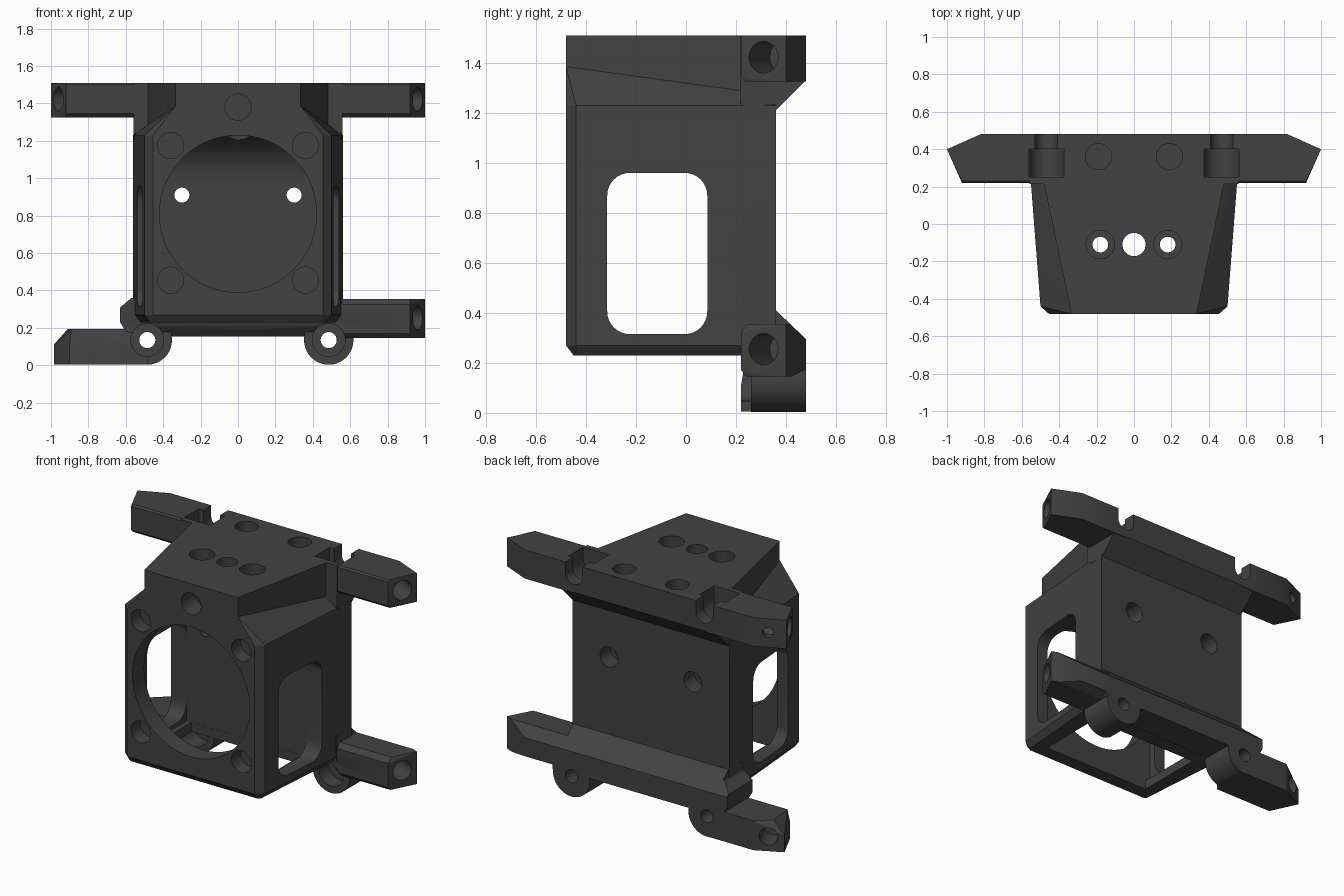
import bpy, bmesh, math
from mathutils import Vector

if "Cube" in bpy.data.objects:
    bpy.data.objects.remove(bpy.data.objects["Cube"])

mat = bpy.data.materials.new("dark grey plastic")
mat.diffuse_color = (0.055, 0.055, 0.055, 1)
mat.use_nodes = True
mat.node_tree.nodes["Principled BSDF"].inputs["Base Color"].default_value = mat.diffuse_color


def hull(name, pts):
    """Convex solid around a handful of points."""
    bm = bmesh.new()
    for p in pts:
        bm.verts.new(p)
    res = bmesh.ops.convex_hull(bm, input=bm.verts)
    junk = {v for v in res["geom_interior"] if isinstance(v, bmesh.types.BMVert)}
    bmesh.ops.delete(bm, geom=list(junk), context='VERTS')
    bmesh.ops.dissolve_limit(bm, angle_limit=0.002, verts=bm.verts, edges=bm.edges)
    bmesh.ops.recalc_face_normals(bm, faces=bm.faces)
    me = bpy.data.meshes.new(name)
    bm.to_mesh(me)
    bm.free()
    me.materials.append(mat)
    ob = bpy.data.objects.new(name, me)
    bpy.context.collection.objects.link(ob)
    return ob


def prism(name, x0, x1, profile):
    """Side profile (y, z) stretched along x."""
    return hull(name, [(x, y, z) for x in (x0, x1) for y, z in profile])


def ring(p, axis, r, n=40):
    q = Vector(axis).to_track_quat('Z', 'Y')
    return [Vector(p) + q @ Vector((r * math.cos(2 * math.pi * i / n),
                                    r * math.sin(2 * math.pi * i / n), 0)) for i in range(n)]


def rod(name, a, b, r, n=40):
    d = Vector(b) - Vector(a)
    return hull(name, ring(a, d, r, n) + ring(b, d, r, n))


def combine(target, tool, op):
    m = target.modifiers.new(op, 'BOOLEAN')
    m.operation, m.solver, m.object = op, 'EXACT', tool
    bpy.context.view_layer.objects.active = target
    bpy.ops.object.modifier_apply(modifier=m.name)
    bpy.data.objects.remove(tool, do_unlink=True)


def outline(z, inset=0.0):
    half = [(0.455, -0.48 + inset), (0.50 - inset, -0.44), (0.562 - inset, 0.36)]
    return [(s * x, y, z) for s in (1, -1) for x, y in half]


def arm(name, s, z0, z1, c0, c1):
    """Pointed arm with bevelled front edges; c0/c1 bevel bottom/top."""
    pts = []
    for z, c in ((z0, c0), (z0 + c0, 0), (z1 - c1, 0), (z1, c1)):
        pts += [(s * x, y, z) for x, y in ((0.47, 0.22 + c), (0.92, 0.22 + c),
                                           (1.0, 0.40), (0.82, 0.48), (0.47, 0.48))]
    return hull(name, pts)


# Main housing with bevelled lower rim
housing = hull("housing", outline(0.23, 0.03) + outline(0.27) + outline(1.23))
add, cut = [], []

# Sloped shoulders and narrower top column
slope = [(0.335, -0.48, 1.385), (0.48, 0.21, 1.29), (0.50, 0.36, 1.27)]
both = [(s * x, y, z) for s in (1, -1) for x, y, z in slope]
add.append(hull("shoulder", outline(1.2) + outline(1.23) + both))
add.append(hull("top_column", [(x, y, z) for x, y, _ in both for z in (1.2, 1.51)]))

# Rear bars, top and bottom
add.append(prism("top_bar", -0.558, 0.558, [(0.215, 1.24), (0.215, 1.51), (0.48, 1.51),
                                            (0.48, 1.33), (0.36, 1.21), (0.25, 1.21)]))
add.append(prism("low_bar", -0.555, 0.555, [(0.215, 0.25), (0.23, 0.21), (0.28, 0.155), (0.48, 0.155),
                                            (0.48, 0.295), (0.36, 0.41), (0.215, 0.41)]))

# Three pointed arms
arms = ((1, 1.325, 1.51, 0.02, 0.01), (-1, 1.325, 1.51, 0.02, 0.01), (1, 0.145, 0.355, 0.025, 0.03))
for s, z0, z1, c0, c1 in arms:
    add.append(arm("arm", s, z0, z1, c0, c1))
    zc = (z0 + z1) / 2 + 0.005
    cut.append(rod("end_bore", (s * 1.05, 0.269, zc), (s * 0.78, 0.392, zc), 0.063))
cut.append(rod("small_bore", (-0.94, 0.535, 1.42), (-0.86, 0.36, 1.42), 0.032))

# Low left arm, its tip sloping down, and the block above it
low = [(-x, y, z) for z in (0.005, 0.11) for x, y in
       ((0.48, 0.22), (0.90, 0.22), (0.985, 0.40), (0.82, 0.48), (0.48, 0.48))]
low += [(-x, y, 0.195) for x, y in ((0.48, 0.235), (0.89, 0.235), (0.91, 0.40), (0.82, 0.48), (0.48, 0.48))]
add.append(hull("low_arm", low))
add.append(hull("low_block", [(x, y, z) for y in (0.22, 0.48) for x, z in
                              ((-0.48, 0.15), (-0.60, 0.18), (-0.63, 0.23), (-0.63, 0.31),
                               (-0.57, 0.36), (-0.48, 0.36))]))
cut.append(rod("low_arm_bore", (-0.94, 0.535, 0.1), (-0.84, 0.31, 0.1), 0.055))
# Rear slope shared by the low bar, arm and block
cut.append(prism("rear_slope", -1.1, 1.1, [(0.36, 0.41), (0.48, 0.295), (0.6, 0.18), (0.6, 0.41)]))
cut.append(prism("arm_under_bevel", 0.62, 1.1, [(0.41, 0.14), (0.49, 0.18), (0.49, 0.1), (0.41, 0.1)]))

for s in (1, -1):
    # Round screw lugs under the housing
    x = s * 0.485
    add.append(rod("lug", (x, 0.26, 0.135), (x, 0.48, 0.135), 0.132))
    cut.append(rod("lug_recess", (x, 0.0, 0.135), (x, 0.36, 0.135), 0.088))
    cut.append(rod("lug_hole", (x, 0.1, 0.135), (x, 0.6, 0.135), 0.043))
    # Open screw channels in the top bar
    x = s * 0.468
    for r, y0, y1 in ((0.093, 0.25, 0.40), (0.06, 0.39, 0.55)):
        cut.append(hull("channel", ring((x, y0, 1.44), (0, 1, 0), r) + ring((x, y1, 1.44), (0, 1, 0), r)
                        + [(x + d, y, 1.6) for d in (-r, r) for y in (y0, y1)]))
    # Back wall holes
    cut.append(rod("back_hole", (s * 0.3, 0.0, 0.91), (s * 0.3, 0.5, 0.91), 0.04))
    cut.append(rod("back_recess", (s * 0.3, 0.25, 0.91), (s * 0.3, 0.5, 0.91), 0.065))
    # Top holes
    cut.append(rod("top_hole", (s * 0.18, -0.11, 1.1), (s * 0.18, -0.11, 1.6), 0.042))
    cut.append(rod("top_recess", (s * 0.18, -0.11, 1.42), (s * 0.18, -0.11, 1.6), 0.076))
    cut.append(rod("top_socket", (s * 0.19, 0.36, 1.36), (s * 0.19, 0.36, 1.6), 0.07))
    # Front screw sockets
    for z in (1.175, 0.455):
        cut.append(rod("front_socket", (s * 0.36, -0.6, z), (s * 0.36, -0.385, z), 0.07))
cut.append(rod("top_center_hole", (0, -0.11, 1.1), (0, -0.11, 1.6), 0.062))
cut.append(rod("front_top_socket", (0, -0.6, 1.38), (0, -0.34, 1.38), 0.07))

# Hollow duct: roof curves down into the back wall
bend = [(-0.155 + 0.245 * math.sin(a), 0.985 + 0.245 * math.cos(a))
        for a in [math.pi / 2 * i / 16 for i in range(17)]]
cut.append(prism("duct", -0.43, 0.43, bend + [(0.09, 0.29), (-0.36, 0.29), (-0.36, 1.23)]))
# Bottom outlet with a narrower rim
cut.append(prism("outlet", -0.395, 0.395, [(-0.36, 0.1), (-0.36, 0.4), (0.089, 0.4), (0.089, 0.1)]))
# Round intake
cut.append(rod("intake", (0, -0.55, 0.81), (0, -0.3, 0.81), 0.42, 72))
# Rounded side windows
window = []
for y in (-0.225, -0.005):
    for z in (0.405, 0.87):
        for x in (-0.7, 0.7):
            window += ring((x, y, z), (1, 0, 0), 0.09, 32)
cut.append(hull("side_windows", window))

for part in add:
    combine(housing, part, 'UNION')
for part in cut:
    combine(housing, part, 'DIFFERENCE')

bpy.ops.object.select_all(action='DESELECT')
housing.select_set(True)
bpy.context.view_layer.objects.active = housing
bpy.ops.object.shade_smooth_by_angle(angle=math.radians(25))
